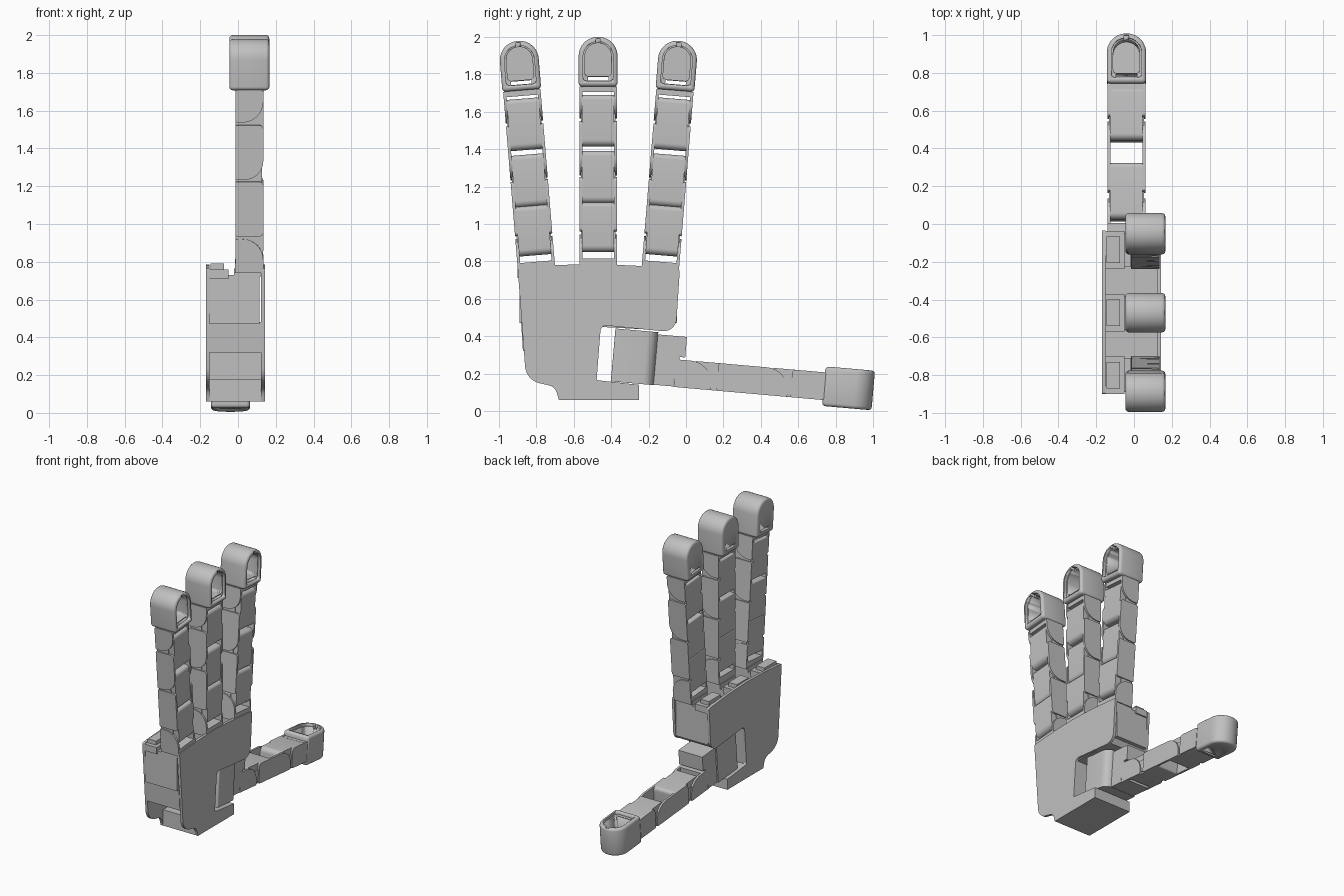
import bpy, bmesh, math
from mathutils import Matrix, Vector

cube = bpy.data.objects.get("Cube")
if cube:
    bpy.data.objects.remove(cube)

grey = bpy.data.materials.new("light grey plastic")
grey.use_nodes = True
grey.diffuse_color = (0.53, 0.53, 0.53, 1)
grey.node_tree.nodes["Principled BSDF"].inputs["Base Color"].default_value = (0.53, 0.53, 0.53, 1)


def fillet(corners, steps=8):
    """Turn (u, v, radius) corners into a rounded outline."""
    out = []
    for i, (u, v, r) in enumerate(corners):
        p = Vector((u, v))
        if r == 0:
            out.append(p)
            continue
        a = (Vector(corners[i - 1][:2]) - p).normalized()
        b = (Vector(corners[(i + 1) % len(corners)][:2]) - p).normalized()
        half = a.angle(b) / 2
        centre = p + (a + b).normalized() * r / math.sin(half)
        start, end = p + a * r / math.tan(half) - centre, p + b * r / math.tan(half) - centre
        turn = start.angle_signed(end)
        for k in range(steps + 1):
            out.append(centre + Matrix.Rotation(-turn * k / steps, 2) @ start)
    return out


def prism(name, outline, axis, lo, hi, frame=Matrix(), bevel=0):
    """Extrude an outline along local x (u, v = y, z) or local y (u, v = x, z)."""
    bm = bmesh.new()

    def place(p, t):
        return (t, p[0], p[1]) if axis == "x" else (p[0], t, p[1])
    face = bm.faces.new([bm.verts.new(place(p, lo)) for p in outline])
    grown = bmesh.ops.extrude_face_region(bm, geom=[face])["geom"]
    shift = Vector(place((0, 0), hi - lo))
    bmesh.ops.translate(bm, vec=shift, verts=[g for g in grown if isinstance(g, bmesh.types.BMVert)])
    bmesh.ops.recalc_face_normals(bm, faces=bm.faces)
    if bevel:
        rims = [e for e in bm.edges if abs((e.verts[0].co - e.verts[1].co).dot(shift)) < 1e-7]
        bmesh.ops.bevel(bm, geom=rims, offset=bevel, segments=3, profile=0.5, affect="EDGES")
    mesh = bpy.data.meshes.new(name)
    bm.to_mesh(mesh)
    bm.free()
    mesh.materials.append(grey)
    obj = bpy.data.objects.new(name, mesh)
    bpy.context.collection.objects.link(obj)
    obj.matrix_world = frame
    bpy.ops.object.select_all(action="DESELECT")
    obj.select_set(True)
    bpy.context.view_layer.objects.active = obj
    bpy.ops.object.shade_smooth_by_angle(angle=math.radians(35))
    return obj


def box(name, x, y, z, frame=Matrix(), bevel=0):
    return prism(name, [(y[0], z[0]), (y[1], z[0]), (y[1], z[1]), (y[0], z[1])], "x", *x, frame, bevel)


def cut(obj, cutters):
    """Subtract the cutters and bake the result."""
    for c in cutters:
        mod = obj.modifiers.new("cut", "BOOLEAN")
        mod.operation, mod.solver, mod.object = "DIFFERENCE", "EXACT", c
    bpy.context.view_layer.update()
    baked = bpy.data.meshes.new_from_object(obj.evaluated_get(bpy.context.evaluated_depsgraph_get()))
    obj.modifiers.clear()
    obj.data = baked
    for c in cutters:
        bpy.data.objects.remove(c)


def arch(half, low, high):
    return fillet([(-half, low, 0.02), (half, low, 0.02), (half, high, half * 0.98), (-half, high, half * 0.98)], 10)


def fingertip(name, base, frame):
    # hollow rounded cap, open on the palm side
    tip = prism(name + "_tip", arch(0.104, base, base + 0.265), "x", -0.106, 0.106, frame, 0.018)
    cut(tip, [prism("cavity", arch(0.07, base + 0.055, base + 0.232), "x", -0.06, 0.2, frame),
              prism("lip", arch(0.08, base + 0.03, base + 0.24), "x", 0.085, 0.2, frame),
              box("slot", (-0.2, 0.2), (-0.055, 0.055), (base + 0.032, base + 0.05), frame),
              box("cord_hole", (0.07, 0.2), (-0.012, 0.012), (base + 0.22, base + 0.255), frame)])


def side_plates(name, low, high, r_low, r_high, frame):
    # paired link cheeks, rounded on the palm side
    outline = fillet([(-0.074, low, 0.01), (0.074, low, r_low), (0.074, high, r_high), (-0.074, high, 0.01)])
    for label, s in (("left", 1), ("right", -1)):
        prism(f"{name}_{label}", outline, "y", *sorted((s * 0.084, s * 0.1)), frame)


def link(name, low, high, frame, front=0.074):
    # solid centre of a link
    outline = fillet([(-0.074, low, 0.01), (front, low, 0.035), (front, high, 0.025), (-0.074, high, 0.01)])
    prism(name, outline, "y", -0.086, 0.086, frame)


def pins(name, heights, frame):
    # hinge webs bridging neighbouring cheeks
    for i, h in enumerate(heights):
        for s in (-1, 1):
            box(f"{name}_hinge_{i}_{s}", (-0.06, 0.03), sorted((s * 0.075, s * 0.092)), (h - 0.06, h + 0.06), frame)


def finger(name, y, z, degrees):
    a = math.radians(degrees)
    frame = Matrix.Translation((0.06, y, z)) @ Matrix.Rotation(-a, 4, "X")
    box(name + "_base", (-0.075, 0.075), (-0.1, 0.1), (-0.02, 0.03), frame)
    for i, (low, high, rl, rh) in enumerate([(0, 0.16, 0.01, 0.11), (0.175, 0.465, 0.02, 0.02),
                                             (0.475, 0.765, 0.1, 0.02), (0.78, 0.95, 0.11, 0.01)]):
        side_plates(f"{name}_cheek_{i}", low, high, rl, rh, frame)
    for i, (low, high, front) in enumerate([(0.065, 0.33, 0.074), (0.325, 0.605, 0.066), (0.63, 0.905, 0.074)]):
        link(f"{name}_link_{i}", low, high, frame, front)
    box(name + "_neck", (-0.07, 0.07), (-0.095, 0.095), (0.92, 0.955), frame)
    pins(name, (0.17, 0.47, 0.77), frame)
    fingertip(name, 0.95, frame)


FINGERS = {"front_finger": (-0.80, 0.768, -4.7), "middle_finger": (-0.47, 0.785, 0), "back_finger": (-0.137, 0.768, 4.7)}
for name, (y, z, lean) in FINGERS.items():
    finger(name, y, z, lean)
    # actuator under each finger with stepped top
    box(name + "_actuator", (-0.15, 0.115), (y - 0.09, y + 0.09), (0.47, 0.73))
    box(name + "_step_low", (-0.15, -0.05), (y - 0.1, y + 0.1), (0.71, 0.76))
    box(name + "_step_high", (-0.145, -0.075), (y - 0.07, y + 0.07), (0.75, 0.79))
    box(name + "_mount", (-0.02, 0.12), (y - 0.09, y + 0.09), (0.72, 0.765))

# thumb, with local x facing up and local z running backwards
t = math.radians(5)
s, c = math.sin(t), math.cos(t)
thumb = Matrix(((0, 1, 0, -0.04), (s, 0, c, -0.03), (c, 0, -s, 0.2), (0, 0, 0, 1)))
for i, (low, high, rl, rh) in enumerate([(0, 0.17, 0.01, 0.12), (0.2, 0.58, 0.01, 0.12), (0.595, 0.775, 0.02, 0.01)]):
    side_plates(f"thumb_cheek_{i}", low, high, rl, rh, thumb)
box("thumb_base", (-0.074, 0.074), (-0.1, 0.1), (-0.03, 0.03), thumb)
link("thumb_link_0", 0.05, 0.35, thumb)
link("thumb_link_1", 0.47, 0.75, thumb)
box("thumb_neck", (-0.07, 0.07), (-0.095, 0.095), (0.74, 0.78), thumb)
pins("thumb", (0.185, 0.585), thumb)
fingertip("thumb", 0.77, thumb)

# thumb actuator: rounded housing and stepped bracket
tilt = Matrix.Translation((-0.02, -0.275, 0.29)) @ Matrix.Rotation(-t, 4, "X")
prism("thumb_actuator", fillet([(-0.13, -0.115, 0), (0.13, -0.115, 0), (0.13, 0.115, 0.06), (-0.13, 0.115, 0)]),
      "x", 0, 0.01, tilt).data.transform(Matrix.Identity(4))
bpy.data.objects.remove(bpy.data.objects["thumb_actuator"])
flat = tilt @ Matrix(((1, 0, 0, 0), (0, 0, 1, 0), (0, -1, 0, 0), (0, 0, 0, 1)))
prism("thumb_actuator", fillet([(-0.13, -0.115, 0), (0.13, -0.115, 0.01), (0.13, 0.115, 0.06), (-0.13, 0.115, 0)]),
      "y", -0.142, 0.142, flat)
prism("thumb_bracket", [(0.1, -0.14), (0.22, -0.14), (0.22, -0.1), (0.24, -0.1), (0.24, 0.02), (0.27, 0.02),
                        (0.27, 0.13), (0.1, 0.13)], "x", -0.12, 0.08, tilt)

# palm cover plates
palm = fillet([(-0.9, 0.765, 0.01), (-0.68, 0.781, 0), (-0.47, 0.786, 0), (-0.25, 0.776, 0), (-0.033, 0.755, 0.01),
               (-0.055, 0.42, 0.07), (-0.455, 0.46, 0.03), (-0.478, 0.165, 0.01), (-0.25, 0.14, 0), (-0.25, 0.06, 0),
               (-0.68, 0.06, 0), (-0.70, 0.13, 0.06), (-0.855, 0.165, 0.1)])
prism("palm_plate_right", palm, "x", -0.17, -0.15)
prism("palm_plate_left", palm, "x", 0.122, 0.142)

# palm core between the plates
prism("palm_core", [(-0.882, 0.48), (-0.872, 0.32), (-0.62, 0.32), (-0.62, 0.18), (-0.68, 0.18), (-0.68, 0.06), (-0.25, 0.06),
                    (-0.25, 0.14), (-0.478, 0.165), (-0.46, 0.45), (-0.1, 0.43), (-0.07, 0.48)], "x", -0.155, 0.125)
